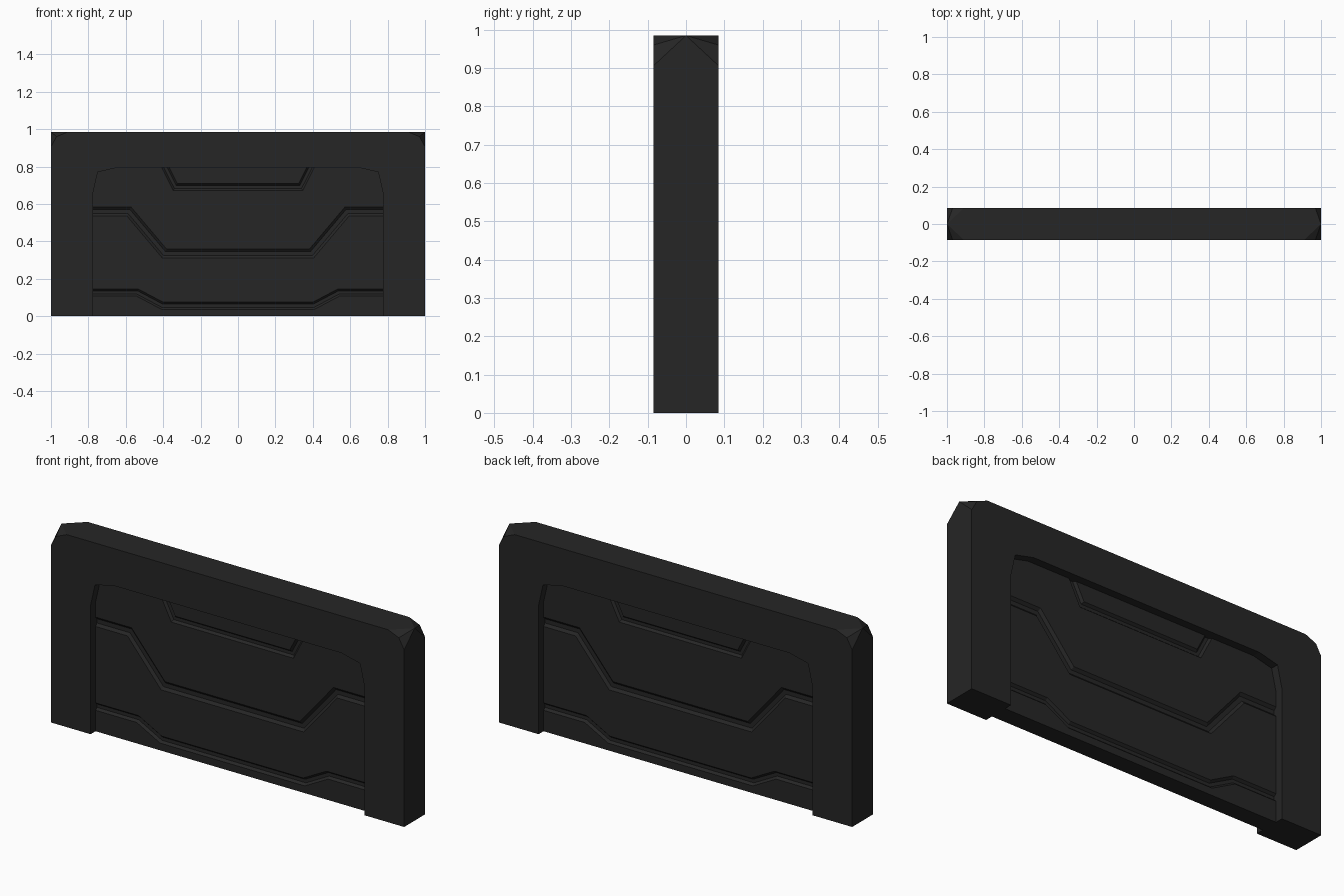
import bpy, bmesh
from mathutils import Vector

if "Cube" in bpy.data.objects:
    bpy.data.objects.remove(bpy.data.objects["Cube"])

metal = bpy.data.materials.new("charcoal_metal")
metal.diffuse_color = (0.019, 0.019, 0.019, 1)
metal.use_nodes = True
metal.node_tree.nodes["Principled BSDF"].inputs["Base Color"].default_value = metal.diffuse_color


def make_object(name, bm):
    bmesh.ops.remove_doubles(bm, verts=bm.verts, dist=1e-5)
    bmesh.ops.recalc_face_normals(bm, faces=bm.faces)
    mesh = bpy.data.meshes.new(name)
    bm.to_mesh(mesh)
    bm.free()
    mesh.materials.append(metal)
    obj = bpy.data.objects.new(name, mesh)
    bpy.context.collection.objects.link(obj)
    return obj


def mirrored(half):
    """Left-hand outline followed by its mirror image."""
    return half + [(-x, z) for x, z in reversed(half)]


def add_loft(bm, rings, closed=False):
    """Bridge rings of 3D points; cap both ends unless a ring closes on itself."""
    rows = [[bm.verts.new(p) for p in ring] for ring in rings]
    n = len(rows[0])
    for a, b in zip(rows, rows[1:]):
        for i in range(n):
            j = (i + 1) % n
            if (a[i].co - a[j].co).length < 1e-6:
                bm.faces.new((a[i], b[j], b[i]))
            elif (b[i].co - b[j].co).length < 1e-6:
                bm.faces.new((a[i], a[j], b[i]))
            else:
                bm.faces.new((a[i], a[j], b[j], b[i]))
    bm.faces.new(rows[0])
    bm.faces.new(rows[-1])


# Door frame: rounded corners front and back meet a square corner mid-depth
HALF = 0.085
rounded = mirrored([(-1, 0), (-1, 0.906), (-0.97, 0.96), (-0.91, 0.985)])
square = mirrored([(-1, 0)] + [(-1, 0.985)] * 3)
opening = mirrored([(-0.775, 0), (-0.775, 0.66), (-0.75, 0.77), (-0.645, 0.795)])
opening.reverse()
bm = bmesh.new()
add_loft(bm, [[(x, y, z) for x, z in outer + opening]
              for y, outer in ((-HALF, rounded), (0, square), (HALF, rounded))])
make_object("door_frame", bm)

# Recessed door panel
PANEL = 0.045
bm = bmesh.new()
add_loft(bm, [[(x, y, z) for x, z in ((-0.78, 0), (-0.78, 0.8), (0.78, 0.8), (0.78, 0))]
              for y in (-PANEL, PANEL)])
panel = make_object("door_panel", bm)


def offset(path, i, d):
    """Point i of the path moved sideways by d with a mitred corner."""
    p = Vector(path[i])
    normals = []
    for a, b in ((i - 1, i), (i, i + 1)):
        if a >= 0 and b < len(path):
            t = (Vector(path[b]) - Vector(path[a])).normalized()
            normals.append(Vector((-t.y, t.x)))
    m = sum(normals, Vector((0, 0))).normalized()
    return p + m * (d / m.dot(normals[0]))


# Grooves with sloped walls on both faces of the panel: (left half path, half width)
grooves = [
    ([(-0.411, 0.84), (-0.335, 0.691)], 0.018),
    ([(-0.85, 0.56), (-0.583, 0.56), (-0.393, 0.335)], 0.024),
    ([(-0.85, 0.126), (-0.537, 0.126), (-0.405, 0.056)], 0.019),
]
DEPTH = 0.012
bm = bmesh.new()
for half, width in grooves:
    path = mirrored(half)
    floor = width * 0.45
    top = 2 * width - floor
    for side in (-1, 1):
        section = [(-floor, PANEL - DEPTH), (floor, PANEL - DEPTH),
                   (top, PANEL + DEPTH), (-top, PANEL + DEPTH)]
        rings = []
        for i in range(len(path)):
            ring = []
            for d, y in section:
                q = offset(path, i, d)
                ring.append((q.x, side * y, q.y))
            rings.append(ring)
        add_loft(bm, rings)
cutter = make_object("groove_cutter", bm)
cutter.hide_render = True
cutter.hide_viewport = True

cut = panel.modifiers.new("grooves", 'BOOLEAN')
cut.operation = 'DIFFERENCE'
cut.solver = 'EXACT'
cut.object = cutter
